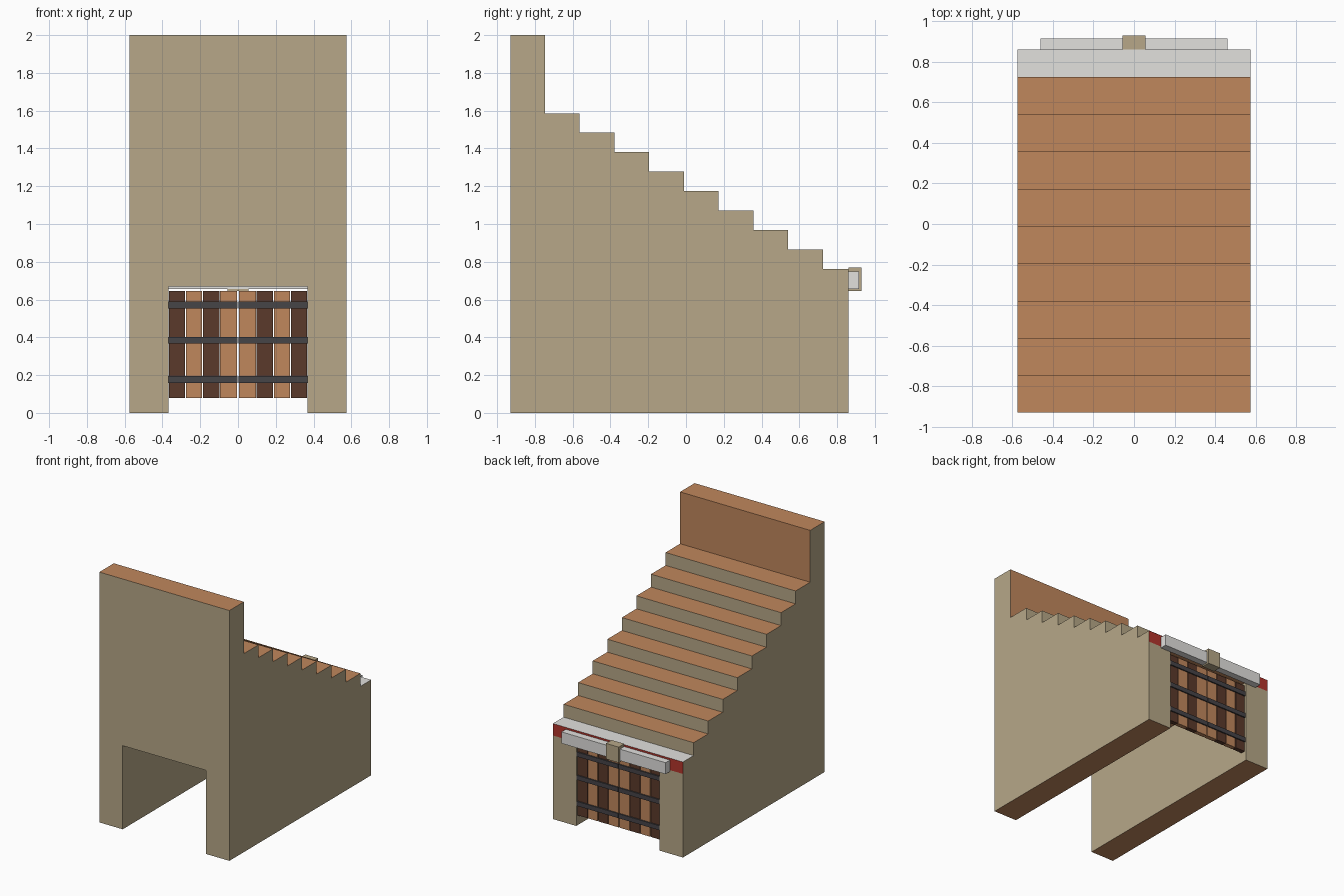
import bpy, bmesh

if "Cube" in bpy.data.objects:
    bpy.data.objects.remove(bpy.data.objects["Cube"])

def mat(name, rgb):
    m = bpy.data.materials.new(name)
    m.diffuse_color = (*rgb, 1)
    m.use_nodes = True
    m.node_tree.nodes["Principled BSDF"].inputs["Base Color"].default_value = m.diffuse_color
    return m

stone = mat("stone", (0.473, 0.39, 0.246))
brown = mat("warm_wood", (0.53, 0.243, 0.108))
dark = mat("dark_wood", (0.105, 0.042, 0.024))
iron = mat("iron", (0.062, 0.058, 0.064))
grey = mat("light_grey", (0.76, 0.75, 0.73))
red = mat("red_paint", (0.45, 0.035, 0.025))

def finish(name, bm, mats):
    bmesh.ops.remove_doubles(bm, verts=bm.verts, dist=1e-5)
    bmesh.ops.recalc_face_normals(bm, faces=bm.faces)
    me = bpy.data.meshes.new(name)
    bm.to_mesh(me)
    bm.free()
    ob = bpy.data.objects.new(name, me)
    for m in mats:
        me.materials.append(m)
    bpy.context.collection.objects.link(ob)
    return ob

def box(name, x0, x1, y0, y1, z0, z1, m):
    bm = bmesh.new()
    bmesh.ops.create_cube(bm, size=1)
    for v in bm.verts:
        v.co = ((x0 + x1) / 2 + v.co.x * (x1 - x0),
                (y0 + y1) / 2 + v.co.y * (y1 - y0),
                (z0 + z1) / 2 + v.co.z * (z1 - z0))
    return finish(name, bm, [m])

W, T = 0.575, 0.368           # half width of body, of tunnel
F, B, H = -0.93, 0.86, 0.668  # front, back, tunnel height

# Stepped body with a tunnel through it
bm = bmesh.new()
def face(pts, mi=0):
    bm.faces.new([bm.verts.new(p) for p in pts]).material_index = mi

prof = [(F, 2.0), (-0.747, 2.0)]                  # stair line as (y, z)
for i in range(9):
    z = 1.586 - i * 0.1029
    prof.append((-0.747 + i * 0.184, z))
    prof.append((-0.747 + (i + 1) * 0.184 if i < 8 else B, z))
for i, ((y0, z0), (y1, z1)) in enumerate(zip(prof, prof[1:])):
    tread = abs(z0 - z1) < 1e-6
    last = i == len(prof) - 2
    mi = 2 if last else 1 if tread or i == 1 else 0   # grey sill, brown treads and tall back
    face([(-W, y0, z0), (W, y0, z0), (W, y1, z1), (-W, y1, z1)], mi)
top = prof[-1][1]
for s in (-1, 1):
    face([(s * W, y, z) for y, z in prof + [(B, H), (B, 0), (F, 0)]])        # outer side
    face([(s * T, F, 0), (s * T, B, 0), (s * T, B, H), (s * T, F, H)])       # tunnel wall
    face([(s * T, B, 0), (s * W, B, 0), (s * W, B, H), (s * T, B, H)])       # door pillar
    face([(s * T, F, 0), (s * W, F, 0), (s * W, B, 0), (s * T, B, 0)], 1)    # underside
face([(-T, F, H), (T, F, H), (T, B, H), (-T, B, H)], 1)                      # tunnel ceiling
face([(-W, F, 0), (-T, F, 0), (-T, F, H), (T, F, H), (T, F, 0),
      (W, F, 0), (W, F, 2), (-W, F, 2)])                                     # tall front wall
face([(-W, B, H), (-T, B, H), (T, B, H), (W, B, H), (W, B, top), (-W, B, top)], 3)  # red band
finish("stepped_body", bm, [stone, brown, grey, red])

# Lintel beam and keystone
box("lintel_beam", -0.46, 0.46, B, 0.915, 0.656, 0.748, grey)
box("keystone", -0.056, 0.056, B, 0.93, 0.645, 0.77, stone)

# Double door: planks and iron straps, mirrored about x = 0
planks = [(0.004, 0.094, brown), (0.098, 0.184, dark),
          (0.191, 0.275, brown), (0.281, 0.366, dark)]
for s, side in ((-1, "left"), (1, "right")):
    for i, (a, b, m) in enumerate(planks):
        x0, x1 = sorted((s * a, s * b))
        box(f"door_plank_{side}_{i}", x0, x1, 0.81, 0.845, 0.08, 0.645, m)
    for i, z in enumerate((0.177, 0.385, 0.571)):
        x0, x1 = sorted((s * 0.003, s * 0.3675))
        box(f"door_strap_{side}_{i}", x0, x1, 0.80, 0.855, z - 0.018, z + 0.018, iron)
